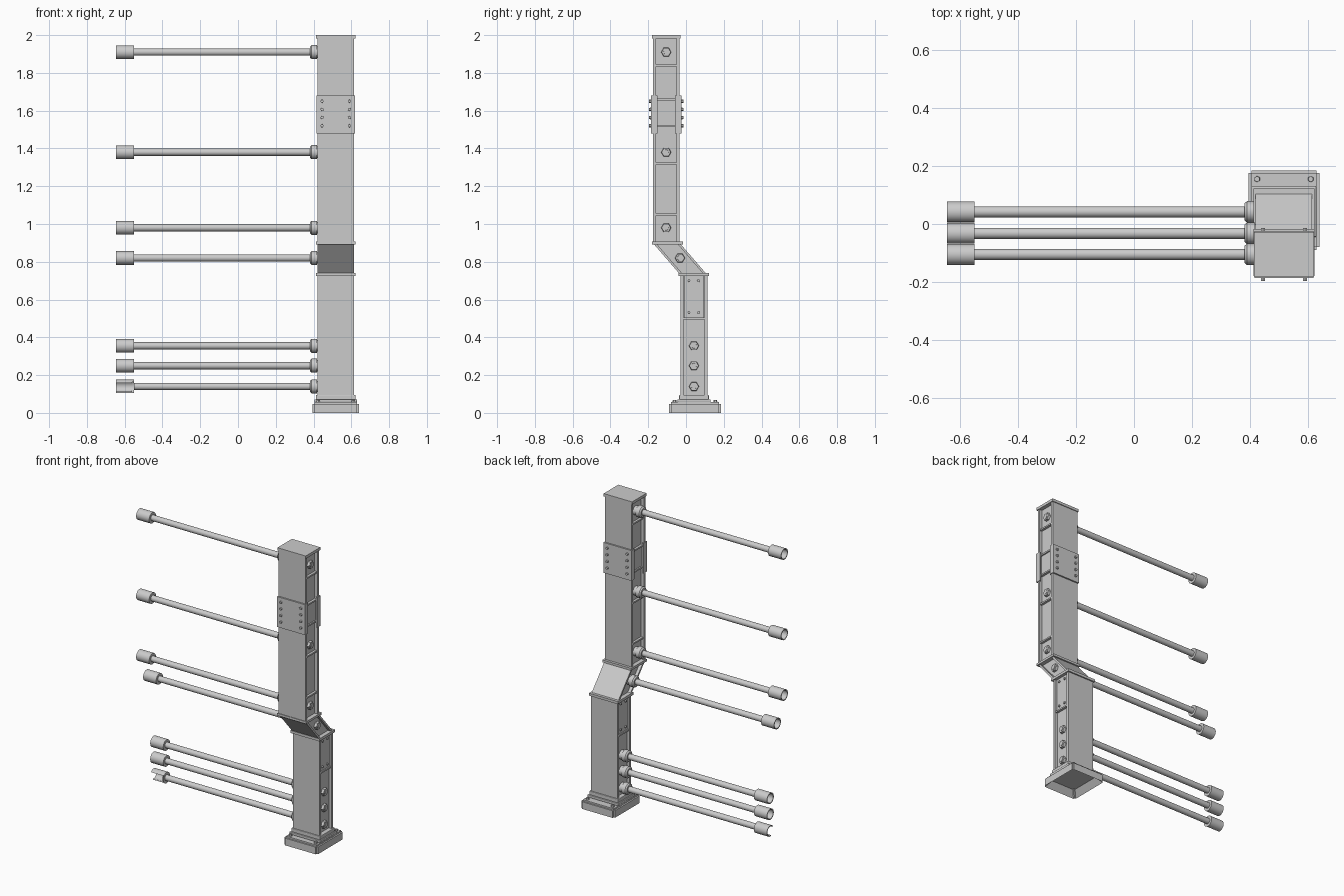
import bpy, bmesh, math
from mathutils import Matrix, Vector

old = bpy.data.objects.get("Cube")
if old:
    bpy.data.objects.remove(old, do_unlink=True)

GREY = (0.6, 0.6, 0.6, 1)
steel = bpy.data.materials.new("steel_grey")
steel.use_nodes = True
steel.diffuse_color = GREY
steel.node_tree.nodes["Principled BSDF"].inputs["Base Color"].default_value = GREY

X0, X1 = 0.42, 0.615      # post sides
WEB = 0.02                # depth of the side recess
UP, LOW = -0.105, 0.042   # post centre in y, upper and lower
HALF, FLANGE = 0.071, 0.016


def finish(name, bm, smooth=False):
    bmesh.ops.recalc_face_normals(bm, faces=bm.faces)
    mesh = bpy.data.meshes.new(name)
    bm.to_mesh(mesh)
    bm.free()
    mesh.materials.append(steel)
    ob = bpy.data.objects.new(name, mesh)
    bpy.context.collection.objects.link(ob)
    if smooth:
        bpy.ops.object.select_all(action='DESELECT')
        ob.select_set(True)
        bpy.context.view_layer.objects.active = ob
        bpy.ops.object.shade_smooth_by_angle(angle=math.radians(35))
    return ob


def slab(name, x, y, z, lean=0.0, bevel=0.0):
    """Box from three ranges; its top slides along y by lean."""
    bm = bmesh.new()
    bmesh.ops.create_cube(bm, size=1)
    for v in bm.verts:
        top = v.co.z > 0
        v.co = Vector([r[0] + (c + 0.5) * (r[1] - r[0]) for c, r in zip(v.co, (x, y, z))])
        v.co.y += lean if top else 0
    ob = finish(name, bm)
    if bevel:
        mod = ob.modifiers.new("edge", 'BEVEL')
        mod.width, mod.segments = bevel, 2
    return ob


def stud(name, axis, centre, radius, length, sides=6):
    """Prism or cylinder lying along the given axis."""
    bm = bmesh.new()
    turn = Vector((0, 0, 1)).rotation_difference(Vector(axis)).to_matrix().to_4x4()
    bmesh.ops.create_cone(bm, cap_ends=True, segments=sides, radius1=radius,
                          radius2=radius * 0.9, depth=length,
                          matrix=Matrix.Translation(centre) @ turn)
    return finish(name, bm, sides > 8)


def beam(name, cy, z, lean=0.0):
    """Post section: two wide flanges joined by a recessed core."""
    a, b = cy - HALF, cy + HALF
    slab(name + "_front_flange", (X0, X1), (a, a + FLANGE), z, lean)
    slab(name + "_back_flange", (X0, X1), (b - FLANGE, b), z, lean)
    slab(name + "_core", (X0 + WEB, X1 - WEB), (a + FLANGE, b - FLANGE), z, lean)


def stiffener(cy, z):
    slab("stiffener", (X0 + 0.004, X1 - 0.004),
         (cy - HALF + 0.01, cy + HALF - 0.01), (z - 0.005, z + 0.005))


def rail(cy, cz, broken=False):
    """Round rail with hollow end sleeve and mounting collar."""
    profile = [(-0.56, 0), (-0.56, 0.03), (-0.645, 0.03), (-0.645, 0.036), (-0.55, 0.036),
               (-0.55, 0.019), (0.382, 0.019), (0.382, 0.03), (0.39, 0.037),
               (0.418, 0.037), (0.418, 0.03), (0.45, 0.03)]
    bm = bmesh.new()
    verts = [bm.verts.new((x, 0, r)) for x, r in profile]
    edges = [bm.edges.new(pair) for pair in zip(verts, verts[1:])]
    bmesh.ops.spin(bm, geom=verts + edges, cent=(0, 0, 0), axis=(1, 0, 0),
                   angle=math.tau, steps=28)
    bmesh.ops.remove_doubles(bm, verts=bm.verts, dist=0.0002)
    bmesh.ops.recalc_face_normals(bm, faces=bm.faces)
    if broken:
        gone = [f for f in bm.faces if f.calc_center_median().x < -0.57
                and f.calc_center_median().y < -0.008 and f.calc_center_median().z < 0.02]
        bmesh.ops.delete(bm, geom=gone, context='FACES')
    bmesh.ops.translate(bm, verts=bm.verts, vec=(0, cy, cz))
    finish("rail", bm, True)
    stud("rail_nut", (1, 0, 0), (X1 - WEB + 0.007, cy, cz), 0.027, 0.018)
    stud("rail_tip", (1, 0, 0), (X1 - WEB + 0.01, cy, cz), 0.015, 0.018, 16)


# Foot: chamfered block, hollow underneath
bm = bmesh.new()
bmesh.ops.create_cube(bm, size=1)
bmesh.ops.scale(bm, verts=bm.verts, vec=(0.245, 0.275, 0.057))
bmesh.ops.translate(bm, verts=bm.verts, vec=(0.5175, 0.048, 0.0285))
outer = [e for e in bm.edges if max(v.co.z for v in e.verts) > 0.03]
bmesh.ops.bevel(bm, geom=outer, offset=0.01, segments=2, affect='EDGES')
bm.faces.ensure_lookup_table()
under = min(bm.faces, key=lambda f: f.calc_center_median().z)
bmesh.ops.inset_region(bm, faces=[under], thickness=0.045)
bmesh.ops.translate(bm, verts=under.verts, vec=(0, 0, 0.04))
finish("foot", bm)
for x in (0.425, 0.61):
    for y in (-0.06, 0.155):
        stud("foot_bolt", (0, 0, 1), (x, y, 0.06), 0.011, 0.016)
slab("foot_plate", (0.405, 0.63), (-0.045, 0.13), (0.056, 0.072), bevel=0.004)
slab("post_socket", (0.412, 0.623), (-0.036, 0.121), (0.07, 0.095), bevel=0.004)

# Post: lower, leaning and upper sections
beam("lower_post", LOW, (0.09, 0.73))
beam("knee", LOW, (0.73, 0.9), UP - LOW)
beam("upper_post", UP, (0.9, 1.99))
slab("lower_joint_plate", (0.412, 0.623), (LOW - 0.083, LOW + 0.08), (0.724, 0.741))
slab("upper_joint_plate", (0.412, 0.623), (UP - 0.075, UP + 0.088), (0.892, 0.907))
slab("top_cap", (0.414, 0.621), (UP - 0.076, UP + 0.076), (1.982, 2.0))
stiffener(LOW, 0.5)
for z in (1.05, 1.32, 1.52, 1.66, 1.84):
    stiffener(UP, z)

# Bolted plates on both sides of the lower post
for side, face in ((-1, X0 + WEB), (1, X1 - WEB)):
    slab("web_plate", sorted((face, face + side * 0.008)),
         (LOW - 0.053, LOW + 0.053), (0.505, 0.724))
    for y in (LOW - 0.026, LOW + 0.024):
        for z in (0.53, 0.7):
            stud("web_bolt", (side, 0, 0), (face + side * 0.01, y, z), 0.008, 0.012)
    slab("splice_web_plate", sorted((face, face + side * 0.007)),
         (UP - 0.053, UP + 0.053), (1.525, 1.655))

# Bolted splice around the upper post
for side in (-1, 1):
    face = UP + side * HALF
    slab("splice_plate", (0.416, 0.619), sorted((face, face + side * 0.01)), (1.48, 1.68))
    for x in (X0 - 0.004, X1 - 0.006):
        slab("splice_edge", (x, x + 0.01), sorted((face - side * 0.024, face + side * 0.008)),
             (1.48, 1.68))
    for x in (0.445, 0.59):
        for z in (1.52, 1.563, 1.607, 1.65):
            stud("splice_bolt", (0, side, 0), (x, face + side * 0.013, z), 0.009, 0.014)

# Rails
for z in (0.98, 1.38, 1.91):
    rail(UP, z)
rail(-0.032, 0.82)
for z in (0.14, 0.25, 0.355):
    rail(LOW, z, broken=z < 0.2)
